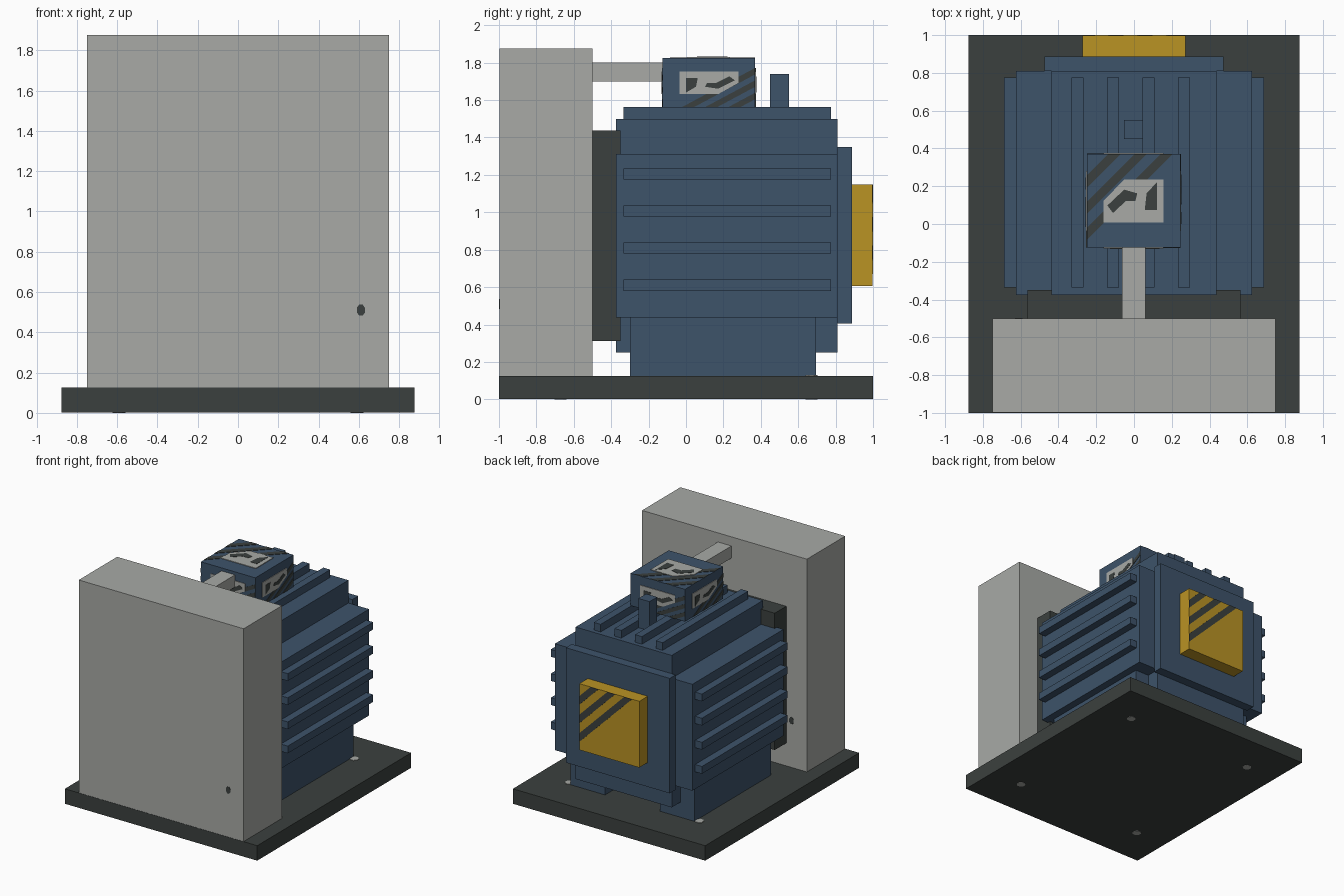
import bpy, bmesh, math
from mathutils import Vector

old = bpy.data.objects.get("Cube")
if old:
    bpy.data.objects.remove(old, do_unlink=True)


def material(name, rgb):
    m = bpy.data.materials.new(name)
    m.use_nodes = True
    lin = [((c / 255 + 0.055) / 1.055) ** 2.4 for c in rgb] + [1]
    m.diffuse_color = lin
    m.node_tree.nodes["Principled BSDF"].inputs["Base Color"].default_value = lin
    return m


BLUE = material("motor_blue", (61, 83, 106))
GREY = material("light_grey", (168, 170, 166))
DARK = material("dark_grey", (59, 64, 62))
GOLD = material("warning_yellow", (186, 147, 36))


def finish(name, bm, mat):
    bmesh.ops.recalc_face_normals(bm, faces=bm.faces)
    mesh = bpy.data.meshes.new(name)
    bm.to_mesh(mesh)
    bm.free()
    mesh.materials.append(mat)
    ob = bpy.data.objects.new(name, mesh)
    bpy.context.collection.objects.link(ob)
    return ob


def prism(name, mat, pts, depth):
    """Extrude a flat polygon of 3D points along the depth vector."""
    bm = bmesh.new()
    f = bm.faces.new([bm.verts.new(p) for p in pts])
    r = bmesh.ops.extrude_face_region(bm, geom=[f])
    top = [v for v in r["geom"] if isinstance(v, bmesh.types.BMVert)]
    bmesh.ops.translate(bm, verts=top, vec=depth)
    return finish(name, bm, mat)


def box(name, mat, x, y, z):
    pts = [(x[i], y[j], z[0]) for i, j in ((0, 0), (1, 0), (1, 1), (0, 1))]
    return prism(name, mat, pts, Vector((0, 0, z[1] - z[0])))


def decal(name, mat, frame, uv, thick):
    """Thin plate on a face given by corner, width and height vectors."""
    o, u, v = (Vector(p) for p in frame)
    n = u.cross(v).normalized()
    return prism(name, mat, [o + u * a + v * b for a, b in uv], n * thick)


def turn(uv):
    return [(1 - a, 1 - b) for a, b in uv]


def stripes(name, frame, starts, w, flip):
    for a in starts:
        uv = [(a, 0), (a + w, 0), (1, 1 - a - w), (1, 1 - a)]
        decal(name, DARK, frame, turn(uv) if flip else uv, 0.003)


def disc(cx, cy, rx, ry):
    return [(cx + rx * math.cos(k * math.pi / 4 + 0.39),
             cy + ry * math.sin(k * math.pi / 4 + 0.39)) for k in range(8)]


# Base slab with bolts passing through it
box("base_slab", DARK, (-.875, .875), (-1, 1), (.002, .125))
for sx in (-1, 1):
    for sy in (-1, 1):
        pts = [(p[0], p[1], 0) for p in disc(sx * .59, sy * .67, .035, .035)]
        prism("base_bolt", GREY, pts, Vector((0, 0, .129)))

# Guard housing, its spots and the collar behind it
box("guard_housing", GREY, (-.75, .75), (-.998, -.5), (.125, 1.875))
decal("front_spot", DARK, ((0, -.998, 0), (1, 0, 0), (0, 0, 1)),
      disc(.61, .51, .022, .03), .002)
decal("rear_spot", DARK, ((0, -.5, 0), (-1, 0, 0), (0, 0, 1)),
      disc(.61, .51, .022, .03), .003)
box("collar", DARK, (-.5625, .5625), (-.5, -.35), (.3125, 1.4375))

# Motor body with a plus-shaped section
a, b = .4375, .625
quarter = [(b, a), (a, a), (a, b)]
section = []
for k in range(4):
    c, s = round(math.cos(k * math.pi / 2)), round(math.sin(k * math.pi / 2))
    section += [(p * c - q * s, p * s + q * c) for p, q in quarter]
prism("motor_body", BLUE, [(p, -.375, .875 + q) for p, q in section],
      Vector((0, 1.185, 0)))

# Cooling fins and feet
for k in range(4):
    z = .58 + .1985 * k
    for s in (-1, 1):
        box("side_fin", BLUE, sorted((s * .62, s * .6875)), (-.335, .775), (z, z + .06))
    x = -.33 + .188 * k
    box("top_fin", BLUE, (x, x + .0625), (-.335, .775), (1.49, 1.5625))
for s in (-1, 1):
    box("foot", BLUE, sorted((s * .25, s * .5625)), (-.3, .695), (.125, .4375))

# Rear cover and yellow warning cap
box("rear_cover", BLUE, (-.473, .473), (.81, .887), (.405, 1.35))
box("rear_cap", GOLD, (-.273, .273), (.887, .997), (.605, 1.15))
stripes("cap_stripe", ((.273, .997, .605), (-.546, 0, 0), (0, 0, .545)),
        (.12, .4, .68), .13, True)

# Terminal box, conduit arm and lifting post
box("terminal_box", BLUE, (-.25, .245), (-.125, .37), (1.56, 1.825))
box("conduit_arm", GREY, (-.063, .06), (-.5, -.125), (1.7, 1.8))
box("lifting_post", BLUE, (-.053, .048), (.45, .55), (1.5, 1.74))

# Painted panels on the five visible faces of the terminal box
H = (0, 0, .265)
sides = [((.245, -.125, 1.56), (0, .495, 0), H),
         ((-.25, .37, 1.56), (0, -.495, 0), H),
         ((.245, .37, 1.56), (-.495, 0, 0), H),
         ((-.25, -.125, 1.56), (.495, 0, 0), H)]
top = ((-.25, -.125, 1.825), (.495, 0, 0), (0, .495, 0))
label = [(.18, .27), (.6, .27), (.82, .5), (.82, .73), (.18, .73)]
mark_a = [(.25, .3), (.36, .42), (.38, .6), (.25, .6)]
mark_b = [(.46, .42), (.6, .38), (.78, .55), (.72, .63), (.58, .5), (.48, .5)]
for frame in sides + [top]:
    flip = frame is top
    stripes("box_stripe", frame, (.08, .36, .64) if flip else (.2, .45, .7), .13, flip)
    for name, mat, uv, t in (("box_label", GREY, label, .005),
                             ("label_mark", DARK, mark_a, .007),
                             ("label_mark", DARK, mark_b, .007)):
        decal(name, mat, frame, turn(uv) if flip else uv, t)
